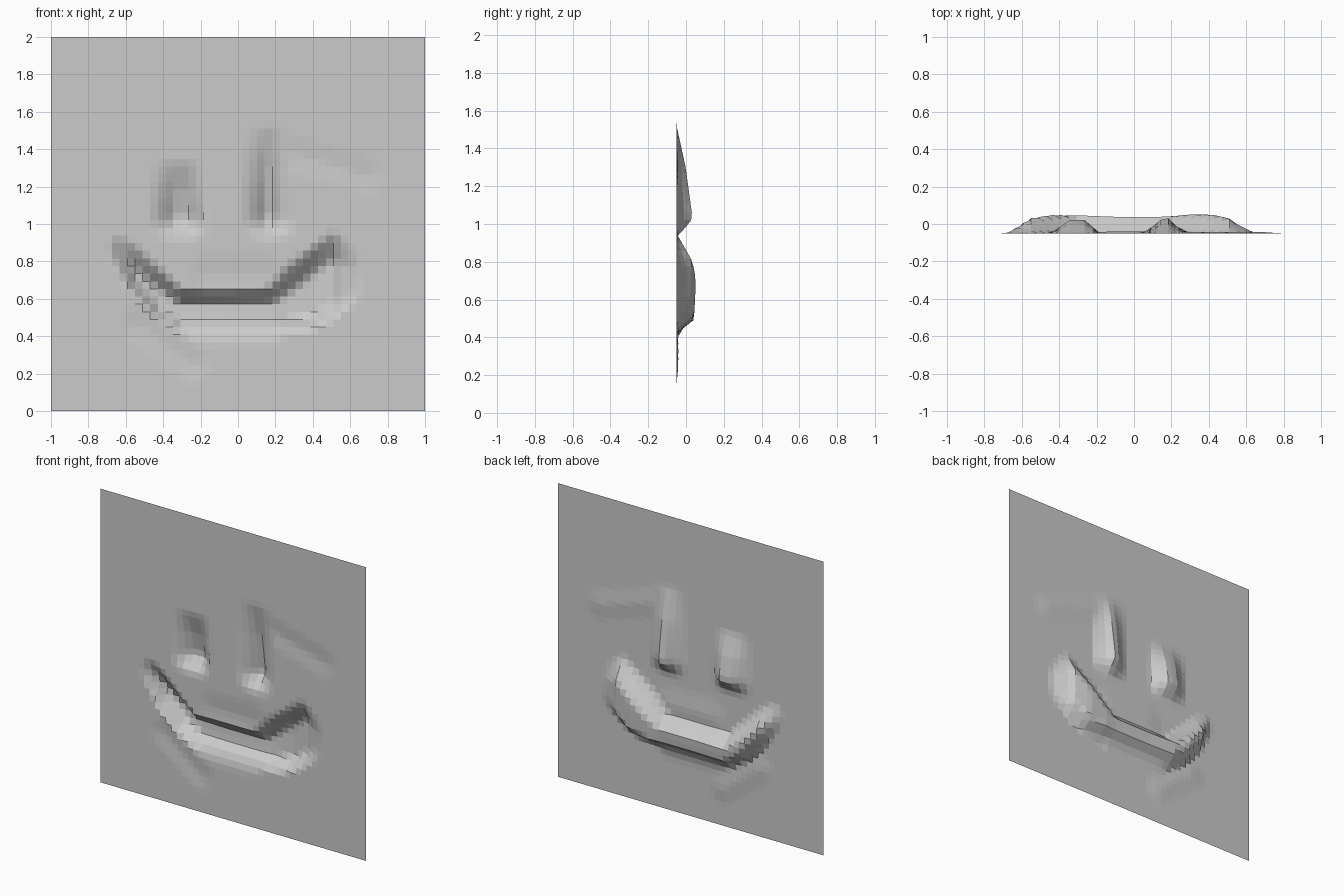
import bpy, bmesh

if "Cube" in bpy.data.objects:
    bpy.data.objects.remove(bpy.data.objects["Cube"])

DEPTH = 0.1      # full relief depth
CELLS = 49       # sheet resolution


def interp(x, pts):
    """Piecewise linear curve through (position, value...) rows."""
    if x <= pts[0][0]:
        return pts[0][1:]
    for a, b in zip(pts, pts[1:]):
        if x <= b[0]:
            t = (x - a[0]) / (b[0] - a[0])
            return [p + (q - p) * t for p, q in zip(a[1:], b[1:])]
    return pts[-1][1:]


# Mouth cross-section along x: x, bottom, crest low, crest high, top, height
MOUTH = [
    (-0.68, .80, .84, .86, .90, 0),
    (-0.633, .74, .81, .84, .94, .03),
    (-0.551, .62, .70, .76, .88, .085),
    (-0.43, .49, .56, .66, .76, .10),
    (-0.306, .42, .49, .57, .65, .098),
    (-0.10, .42, .49, .57, .65, .09),
    (0.17, .42, .49, .57, .66, .09),
    (0.27, .43, .49, .63, .77, .10),
    (0.40, .44, .51, .73, .87, .104),
    (0.51, .50, .58, .81, .95, .08),
    (0.55, .53, .60, .79, .93, .05),
    (0.65, .60, .68, .75, .82, 0),
]

# Eyes: profile across x, profile up z
EYES = [
    ([(-.45, 0), (-.39, .5), (-.347, .9), (-.27, 1), (-.18, 0)],
     [(.93, 0), (.98, .045), (1.03, .082), (1.18, .05), (1.33, 0)]),
    ([(.04, 0), (.10, .45), (.143, .9), (.184, 1), (.224, .5), (.30, 0)],
     [(.93, 0), (.98, .045), (1.03, .085), (1.3, .048), (1.42, .022), (1.52, 0)]),
]

# Faint smudges: start, end, radius, height
SMUDGES = [
    ((.15, 1.42), (.68, 1.26), .10, .008),
    ((-.52, .46), (-.25, .25), .10, .010),
    ((-.25, .42), (.18, .42), .06, .014),
    ((-.15, .72), (.15, .72), .12, .010),
]


def smudge(x, z, a, b, r, h):
    dx, dz = b[0] - a[0], b[1] - a[1]
    t = max(0, min(1, ((x - a[0]) * dx + (z - a[1]) * dz) / (dx * dx + dz * dz)))
    d = ((x - a[0] - t * dx) ** 2 + (z - a[1] - t * dz) ** 2) ** 0.5
    return h * max(0, 1 - d / r)


def relief(x, z):
    bottom, low, high, top, h = interp(x, MOUTH)
    values = [interp(z, [(bottom, 0), (low, h * .9), (high, h), (top, 0)])[0]]
    for across, up in EYES:
        values.append(interp(x, across)[0] * interp(z, up)[0])
    for s in SMUDGES:
        values.append(smudge(x, z, *s))
    return min(DEPTH, max(values))


# Upright sheet pressed into a smiling face
bm = bmesh.new()
bmesh.ops.create_grid(bm, x_segments=CELLS, y_segments=CELLS, size=1)
for v in bm.verts:
    x, z = v.co.x, v.co.y + 1
    v.co = (x, relief(x, z) - DEPTH / 2, z)
bmesh.ops.recalc_face_normals(bm, faces=bm.faces)
bm.normal_update()
if sum(f.normal.y for f in bm.faces) > 0:
    bmesh.ops.reverse_faces(bm, faces=bm.faces)
mesh = bpy.data.meshes.new("face_relief_sheet")
bm.to_mesh(mesh)
bm.free()
sheet = bpy.data.objects.new("face_relief_sheet", mesh)
bpy.context.collection.objects.link(sheet)
